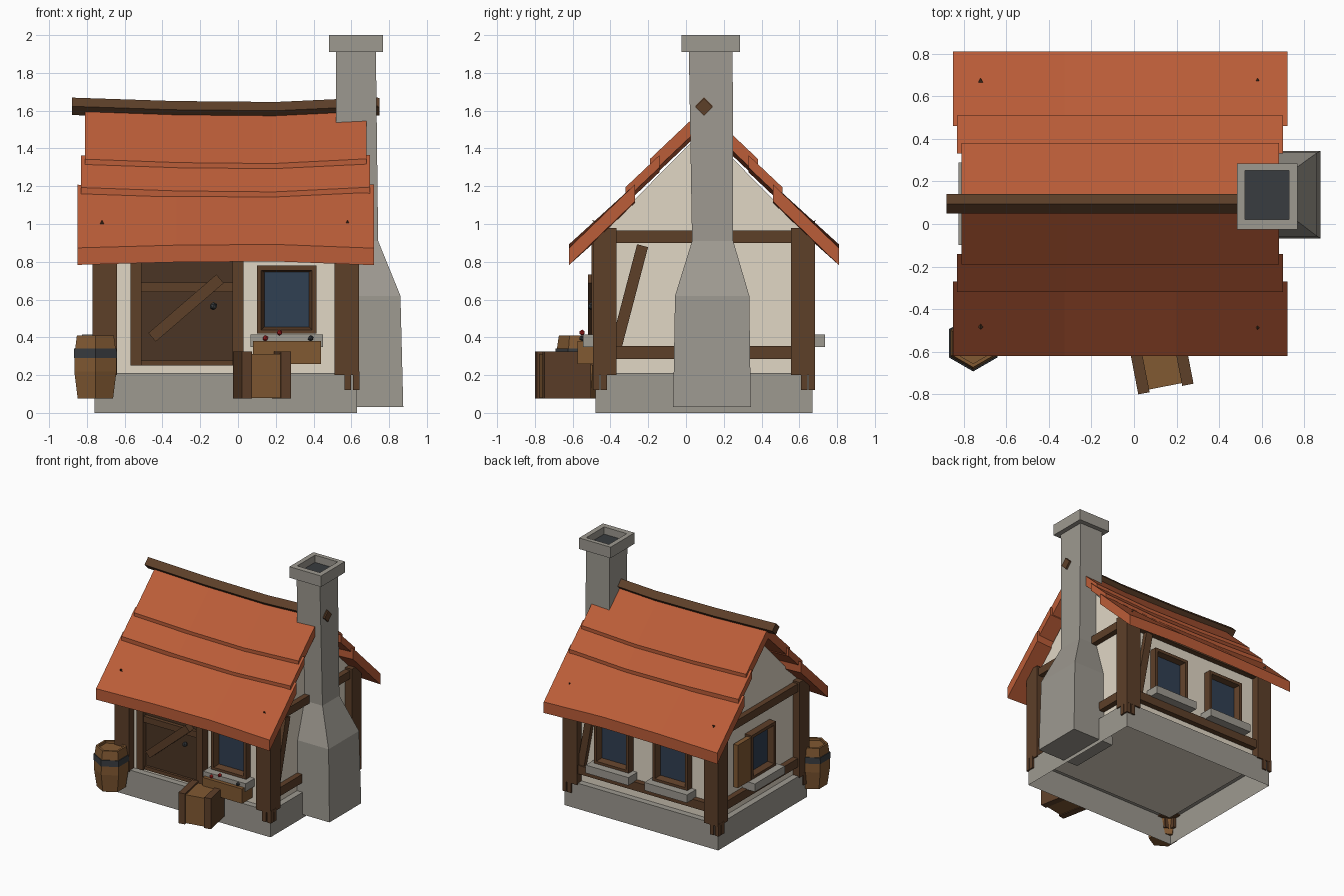
import bpy, bmesh
from math import radians, pi, cos, sin
from mathutils import Matrix, Vector

if "Cube" in bpy.data.objects:
    bpy.data.objects.remove(bpy.data.objects["Cube"])


def material(name, rgb):
    m = bpy.data.materials.new(name)
    m.diffuse_color = (*rgb, 1)
    m.use_nodes = True
    m.node_tree.nodes["Principled BSDF"].inputs["Base Color"].default_value = m.diffuse_color
    return m


STONE = material("stone", (.34, .32, .28))
PLASTER = material("plaster", (.75, .68, .56))
TIMBER = material("timber", (.11, .05, .022))
DARK = material("dark_wood", (.07, .036, .018))
CRATE = material("light_wood", (.22, .10, .032))
TILE = material("roof_tile", (.50, .11, .04))
GLASS = material("glass", (.03, .05, .085))
IRON = material("iron", (.04, .045, .05))
RED = material("red_flower", (.5, .02, .02))
I = Matrix.Identity(4)


def mesh(name, verts, faces, mat, M=I):
    me = bpy.data.meshes.new(name)
    me.from_pydata([M @ Vector(v) for v in verts], [], faces)
    bm = bmesh.new()
    bm.from_mesh(me)
    bmesh.ops.recalc_face_normals(bm, faces=bm.faces)
    bm.to_mesh(me)
    bm.free()
    me.materials.append(mat)
    ob = bpy.data.objects.new(name, me)
    bpy.context.collection.objects.link(ob)
    return ob


def loft(name, rings, mat, M=I, bottom=True, top=True):
    """Skin a list of rings with equal point counts."""
    n = len(rings[0])
    faces = [(r * n + i, r * n + (i + 1) % n, (r + 1) * n + (i + 1) % n, (r + 1) * n + i)
             for r in range(len(rings) - 1) for i in range(n)]
    if bottom:
        faces.append(tuple(range(n)))
    if top:
        faces.append(tuple(range((len(rings) - 1) * n, len(rings) * n)))
    return mesh(name, [p for r in rings for p in r], faces, mat, M)


def rect(x0, x1, y0, y1, z):
    return [(x0, y0, z), (x1, y0, z), (x1, y1, z), (x0, y1, z)]


def box(name, x0, x1, y0, y1, z0, z1, mat, M=I, **kw):
    return loft(name, [rect(x0, x1, y0, y1, z0), rect(x0, x1, y0, y1, z1)], mat, M, **kw)


def brace(name, a, b, width, y0, y1, mat, M=I):
    """Slanted plank in the local xz plane from a to b."""
    a, b = Vector(a), Vector(b)
    s = (b - a).normalized().orthogonal() * width / 2
    pts = [a + s, b + s, b - s, a - s]
    return loft(name, [[(p.x, y, p.y) for p in pts] for y in (y0, y1)], mat, M)


def place(x, y, turn=0):
    return Matrix.Translation((x, y, 0)) @ Matrix.Rotation(radians(turn), 4, 'Z')


# Wall placements: local -y points outwards
CX, CY = -.065, .095
FRONT, BACK = place(CX, -.43), place(CX, .62, 180)
LEFT, RIGHT = place(-.71, CY, -90), place(.58, CY, 90)

# Open-bottomed foundation and gabled wall shell
box("foundation", -.76, .63, -.48, .67, 0, .21, STONE, bottom=False)
gable = [(-.43, .19), (.62, .19), (.62, .97), (CY, 1.5), (-.43, .97)]
loft("walls", [[(x, y, z) for y, z in gable] for x in (-.71, .58)], PLASTER)

# Corner posts with forked feet
for sx in (-1, 1):
    for sy in (-1, 1):
        x, y = CX + sx * .64, CY + sy * .525
        box("corner_post", x - .065, x + .065, y - .063, y + .063, .2, .98, TIMBER)
        for dx, dy in ((.05, .045), (.005, .045), (.05, .005)):
            px, py = x + sx * dx, y + sy * dy
            box("post_foot", px - .017, px + .017, py - .017, py + .017, .12, .22, TIMBER)

# Horizontal rails and slanted braces
for side, M, half in (("right", RIGHT, .5), ("left", LEFT, .5), ("back", BACK, .6)):
    box(side + "_top_rail", -half, half, -.045, .02, .90, .965, TIMBER, M)
    box(side + "_low_rail", -half, half, -.045, .02, .285, .355, TIMBER, M)
box("front_top_rail", -.6, .6, -.045, .02, .90, .965, TIMBER, FRONT)
brace("right_brace", (-.465, .35), (-.325, .885), .06, -.035, .01, TIMBER, RIGHT)
brace("back_brace", (-.56, .35), (-.46, .90), .06, -.035, .01, TIMBER, BACK)


# Windows: mitred frame, glass and stone sill
def window(M):
    def ring(w, z0, z1, y):
        return [(-w, y, z0), (w, y, z0), (w, y, z1), (-w, y, z1)]
    loft("window_frame", [ring(.158, .42, .78, .01), ring(.158, .42, .78, -.06),
                          ring(.135, .44, .755, -.06), ring(.118, .455, .745, -.012)],
         TIMBER, M, bottom=False, top=False)
    mesh("window_glass", ring(.12, .45, .75, -.013), [(0, 1, 2, 3)], GLASS, M)
    box("window_sill", -.193, .193, -.115, .01, .35, .415, STONE, M)


window(place(.258, -.43))
window(place(CX + .265, .62, 180))
window(place(CX - .265, .62, 180))
window(LEFT)
box("shutter", -.335, -.165, -.06, -.02, .42, .77, CRATE, LEFT)

# Flower box with blossoms
box("flower_box", .08, .44, -.575, -.44, .26, .38, CRATE)
for x, z, m in ((.145, .395, RED), (.22, .425, RED), (.385, .395, IRON)):
    bpy.ops.mesh.primitive_ico_sphere_add(subdivisions=1, radius=.016, location=(x, -.55, z))
    bpy.context.object.name = "blossom"
    bpy.context.object.data.materials.append(m)

# Door with frame, planks and knob
box("door", -.52, -.02, -.46, -.42, .27, .88, DARK)
for x in (-.57, -.03):
    box("door_jamb", x, x + .06, -.5, -.42, .25, .92, TIMBER)
box("door_lintel", -.57, .03, -.5, -.42, .86, .92, TIMBER)
box("door_threshold", -.55, .01, -.48, -.42, .25, .278, TIMBER)
box("door_ledge", -.51, -.03, -.49, -.45, .64, .69, TIMBER)
brace("door_brace", (-.455, .40), (-.095, .71), .06, -.52, -.45, TIMBER)
bpy.ops.mesh.primitive_ico_sphere_add(subdivisions=1, radius=.022, location=(-.13, -.5, .565))
bpy.context.object.name = "door_knob"
bpy.context.object.data.materials.append(IRON)

# Sagging roof: three overlapping courses per slope
SAG = (.008, -.01, -.015, .01)
COURSES = [  # x0, x1, low (dist, z), high (dist, z), thickness, sag of the low edge
    (-.85, .72, (.715, .88), (.365, 1.20), .09, -.8),
    (-.83, .70, (.415, 1.185), (.235, 1.355), .065, 1),
    (-.81, .68, (.285, 1.335), (0, 1.605), .085, 1)]
for side in (-1, 1):
    for x0, x1, (d0, z0), (d1, z1), t, k in COURSES:
        rings = []
        for i, s in enumerate(SAG):
            x = x0 + (x1 - x0) * i / 3
            a, b = z0 + k * s, z1 + s
            rings.append([(x, CY + side * d0, a), (x, CY + side * d1, b),
                          (x, CY + side * d1, b - t), (x, CY + side * d0, a - t)])
        loft("roof_course", rings, TILE)
    for x in (-.72, .58):
        bpy.ops.mesh.primitive_cone_add(vertices=3, radius1=.017, radius2=0, depth=.03,
                                        location=(x, CY + side * .58, 1.01),
                                        rotation=(-side * pi / 4, 0, 0))
        bpy.context.object.name = "roof_nail"
        bpy.context.object.data.materials.append(DARK)

# Ridge beam: diamond section following the sag
r = .046
loft("ridge_beam", [[(-.88 + .54 * i, CY, 1.615 + s + r), (-.88 + .54 * i, CY + r, 1.615 + s),
                     (-.88 + .54 * i, CY, 1.615 + s - r), (-.88 + .54 * i, CY - r, 1.615 + s)]
                    for i, s in enumerate(SAG)], TIMBER)
box("beam_end", -r * .71, r * .71, -.03, .0, -r * .71, r * .71, TIMBER,
    Matrix.Translation((.72, CY, 1.62)) @ Matrix.Rotation(pi / 2, 4, 'Z') @ Matrix.Rotation(pi / 4, 4, 'Y'))

# Chimney stack with hollow cap
loft("chimney", [rect(.50, .875, -.068, .343, .03), rect(.50, .86, -.058, .335, .62),
                 rect(.52, .742, .032, .25, .91), rect(.52, .73, .015, .247, 1.92)], STONE)
loft("chimney_cap", [rect(.483, .768, -.025, .285, 1.91), rect(.483, .768, -.025, .285, 2),
                     rect(.522, .727, .02, .25, 2), rect(.522, .727, .02, .25, 1.94)],
     STONE, top=False)
mesh("chimney_flue", rect(.522, .727, .02, .25, 1.941), [(0, 1, 2, 3)], IRON)


# Six-sided barrel with an iron hoop
def hexagon(rad, z):
    return [(rad * sin(i * pi / 3), rad * cos(i * pi / 3), z) for i in range(6)]


B = place(-.755, -.56)
loft("barrel", [hexagon(.108, .075), hexagon(.129, .22), hexagon(.128, .31),
                hexagon(.113, .41), hexagon(.095, .41), hexagon(.095, .39)], CRATE, B)
loft("barrel_hoop", [hexagon(.132, .29), hexagon(.130, .34)], IRON, B)

# Turned crate with end boards
C = place(.126, -.652, 11)
box("crate", -.10, .10, -.112, .112, .08, .312, CRATE, C)
for x in (-.132, .078):
    box("crate_end", x, x + .054, -.125, .125, .075, .325, TIMBER, C)
